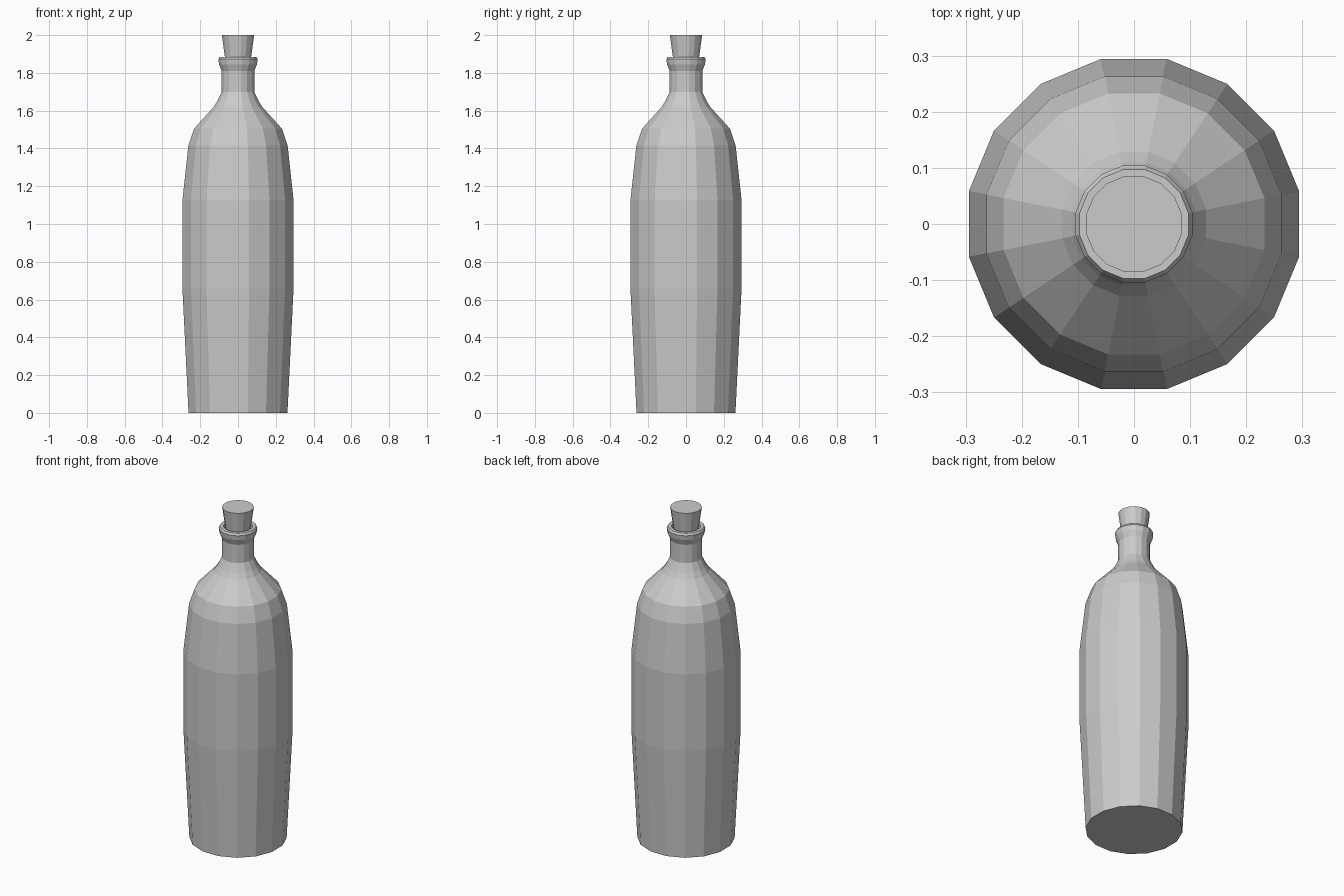
import bpy
import bmesh
from math import cos, sin, pi

SIDES = 16

cube = bpy.data.objects.get("Cube")
if cube:
    bpy.data.objects.remove(cube, do_unlink=True)

grey = bpy.data.materials.new("plain grey")
grey.use_nodes = True
grey.diffuse_color = (0.6, 0.6, 0.6, 1)
grey.node_tree.nodes["Principled BSDF"].inputs["Base Color"].default_value = (0.6, 0.6, 0.6, 1)


def lathe(name, profile):
    """Spin a (radius, height) profile into a closed, flat-shaded solid."""
    bm = bmesh.new()
    rings = []
    for r, z in profile:
        angles = [2 * pi * (i + 0.5) / SIDES for i in range(SIDES)]
        rings.append([bm.verts.new((r * cos(a), r * sin(a), z)) for a in angles])
    for low, high in zip(rings, rings[1:]):
        for i in range(SIDES):
            j = (i + 1) % SIDES
            bm.faces.new((low[i], low[j], high[j], high[i]))
    bm.faces.new(rings[0][::-1])
    bm.faces.new(rings[-1])
    mesh = bpy.data.meshes.new(name)
    bm.to_mesh(mesh)
    bm.free()
    mesh.materials.append(grey)
    obj = bpy.data.objects.new(name, mesh)
    bpy.context.collection.objects.link(obj)
    return obj


# Body, shoulder, neck and flared lip, with a shallow mouth
lathe("bottle", [
    (0.267, 0), (0.30, 0.66), (0.30, 1.125), (0.268, 1.415), (0.237, 1.505),
    (0.131, 1.62), (0.112, 1.65), (0.088, 1.70), (0.088, 1.81),
    (0.102, 1.845), (0.106, 1.873), (0.099, 1.885), (0.08, 1.885), (0.07, 1.84),
])

# Tapered stopper seated in the mouth
lathe("cork", [(0.064, 1.835), (0.087, 2.0)])
